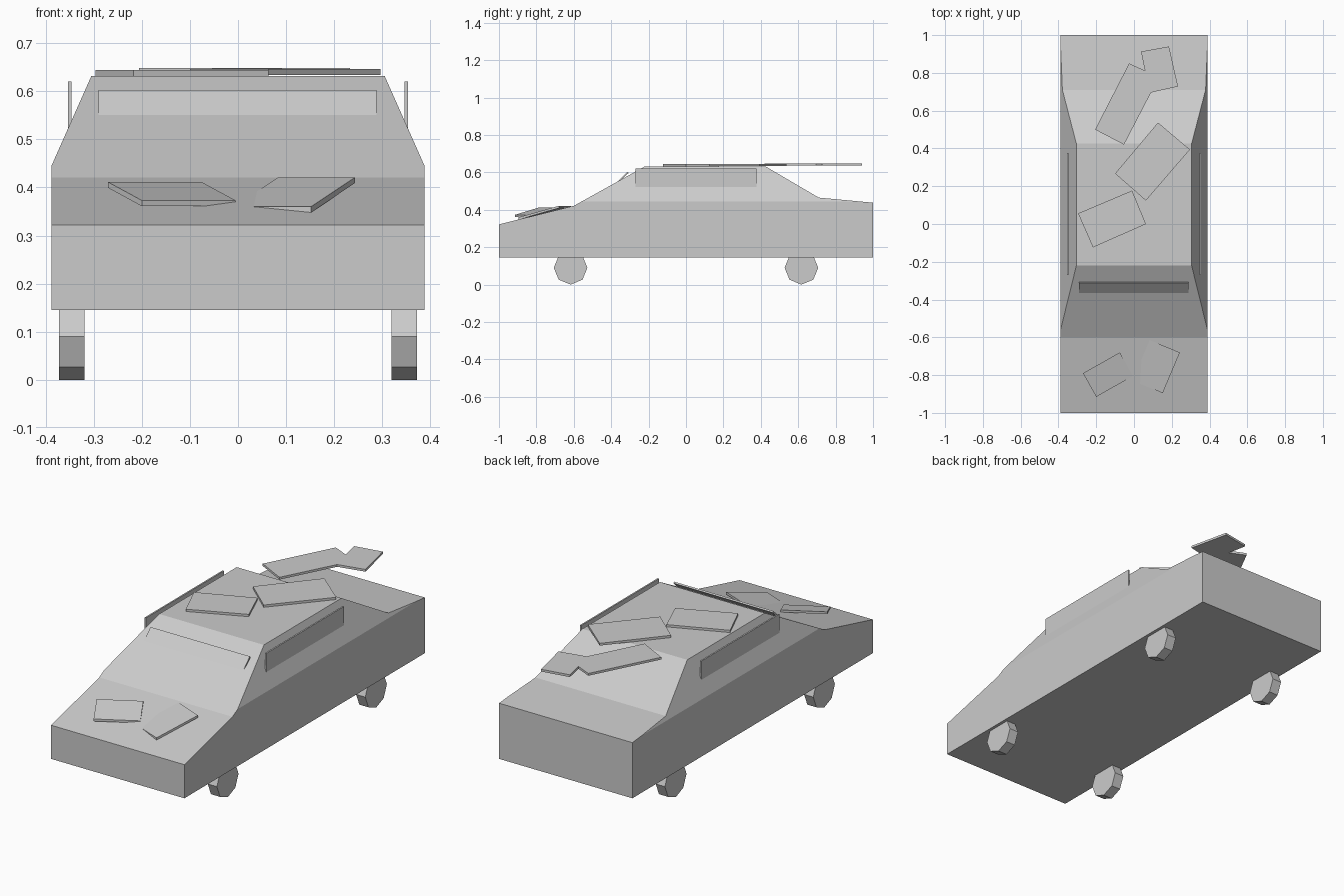
import bpy
import bmesh
import math
from mathutils import Vector

if "Cube" in bpy.data.objects:
    bpy.data.objects.remove(bpy.data.objects["Cube"], do_unlink=True)

grey = bpy.data.materials.new("plain_grey")
grey.use_nodes = True
colour = (0.6, 0.6, 0.6, 1)
grey.diffuse_color = colour
grey.node_tree.nodes["Principled BSDF"].inputs["Base Color"].default_value = colour


def finish(name, bm):
    bmesh.ops.recalc_face_normals(bm, faces=bm.faces)
    mesh = bpy.data.meshes.new(name)
    bm.to_mesh(mesh)
    bm.free()
    mesh.materials.append(grey)
    obj = bpy.data.objects.new(name, mesh)
    bpy.context.collection.objects.link(obj)
    return obj


def prism(outline, offset):
    """Extrude a flat outline along an offset."""
    bm = bmesh.new()
    face = bm.faces.new([bm.verts.new(p) for p in outline])
    new = bmesh.ops.extrude_face_region(bm, geom=[face])["geom"]
    verts = [v for v in new if isinstance(v, bmesh.types.BMVert)]
    bmesh.ops.translate(bm, verts=verts, vec=offset)
    return bm


def sheet(name, a, b, d, thickness=0.012):
    """Tilted parallelogram plate; a, b and d are corners of its top face."""
    a, b, d = Vector(a), Vector(b), Vector(d)
    finish(name, prism([a, b, b + d - a, d], (0, 0, -thickness)))


def flat_panel(name, points, top):
    finish(name, prism([(x, y, top) for x, y in points], (0, 0, -0.012)))


# Body: side profile swept across the width, cabin sides sliced inwards
HALF = 0.388
profile = [(-1, 0.145), (-1, 0.322), (-0.6, 0.421), (-0.22, 0.632),
           (0.425, 0.632), (0.71, 0.465), (1, 0.438), (1, 0.145)]
bm = prism([(-HALF, y, z) for y, z in profile], (2 * HALF, 0, 0))
for side in (-1, 1):
    cut = bmesh.ops.bisect_plane(
        bm, geom=bm.verts[:] + bm.edges[:] + bm.faces[:], clear_outer=True,
        plane_co=(side * HALF, 0, 0.445), plane_no=(side * 0.187, 0, 0.083))
    edges = [e for e in cut["geom_cut"] if isinstance(e, bmesh.types.BMEdge)]
    bmesh.ops.holes_fill(bm, edges=edges)
finish("car_body", bm)

# Wheels: octagons standing on a corner
for side, s in (("left", 1), ("right", -1)):
    for end, y in (("front", -0.617), ("rear", 0.617)):
        ring = [(s * 0.319, y + 0.09 * math.sin(i * math.pi / 4),
                 0.09 - 0.09 * math.cos(i * math.pi / 4)) for i in range(8)]
        finish(f"{end}_{side}_wheel", prism(ring, (s * 0.053, 0, 0)))

    # Upright side window plate
    window = [(s * 0.346, y, z) for y, z in
              ((-0.27, 0.52), (0.377, 0.52), (0.377, 0.62), (-0.27, 0.62))]
    finish(f"{side}_side_window", prism(window, (s * 0.008, 0, 0)))

# Windscreen plate, steeper than the glass slope
screen = [(-0.29, -0.372, 0.545), (0.288, -0.372, 0.545),
          (0.288, -0.313, 0.603), (-0.29, -0.313, 0.603)]
finish("windscreen_plate", prism(screen, (0, 0.006, -0.006)))

# Loose panels on the bonnet
sheet("right_bonnet_panel", (-0.27, -0.79, 0.411), (-0.075, -0.68, 0.411),
      (-0.2, -0.915, 0.373))
sheet("left_bonnet_panel", (0.083, -0.615, 0.421), (0.243, -0.68, 0.421),
      (-0.008, -0.83, 0.36))

# Loose panels on the roof, the rear one a notched shape
flat_panel("front_roof_panel", [(-0.296, 0.056), (-0.01, 0.177),
                                (0.063, 0), (-0.217, -0.124)], 0.644)
flat_panel("middle_roof_panel", [(0.127, 0.537), (0.296, 0.394),
                                 (0.063, 0.124), (-0.1, 0.267)], 0.646)
flat_panel("rear_roof_panel", [(-0.026, 0.85), (0.058, 0.812), (0.037, 0.913),
                               (0.185, 0.94), (0.233, 0.728), (0.09, 0.696),
                               (-0.053, 0.42), (-0.206, 0.5)], 0.648)
